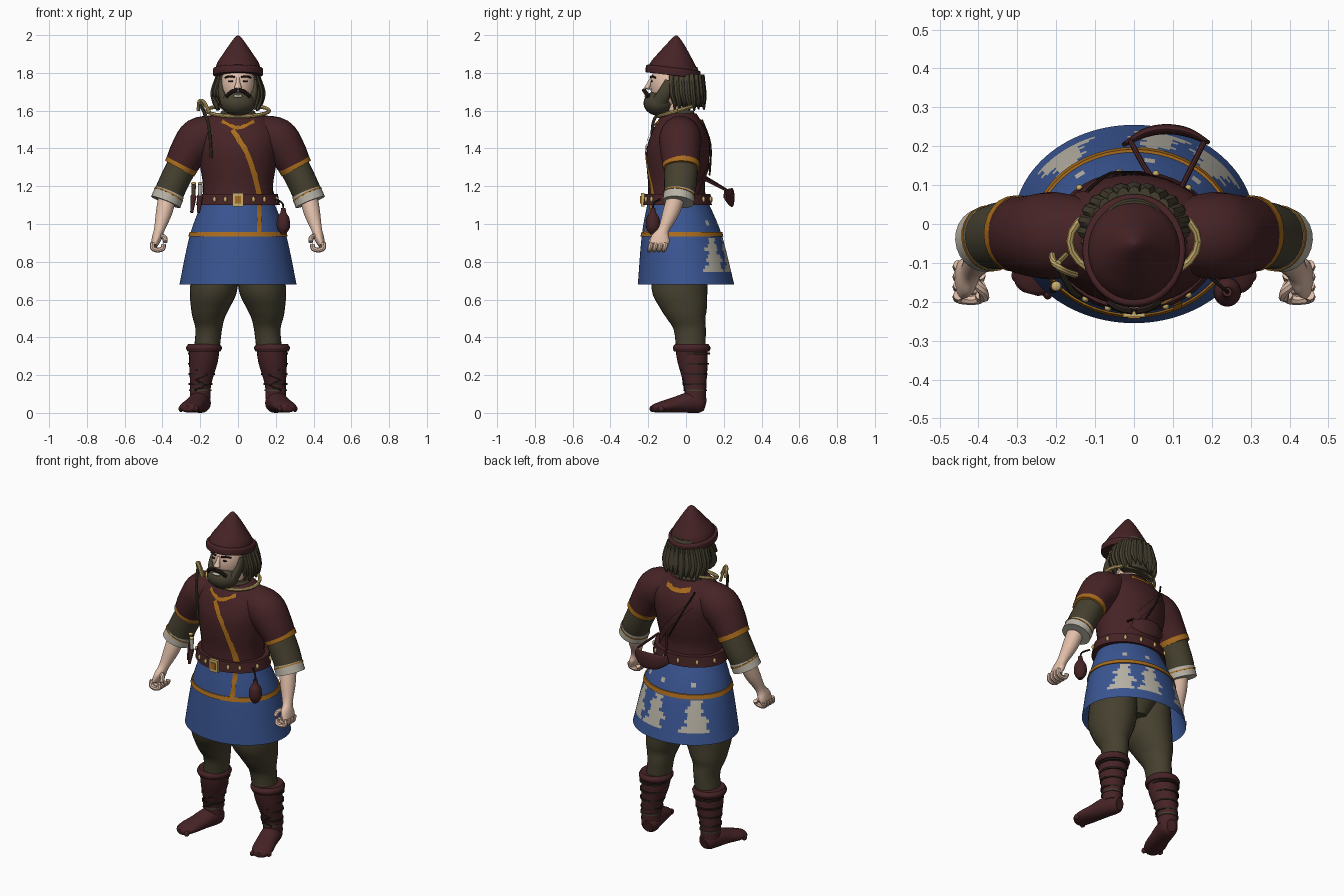
import bpy, bmesh, math, random
from mathutils import Vector, Matrix

random.seed(4)
if "Cube" in bpy.data.objects:
    bpy.data.objects.remove(bpy.data.objects["Cube"], do_unlink=True)

X, Y, Z = Vector((1, 0, 0)), Vector((0, 1, 0)), Vector((0, 0, 1))


def material(name, *rgb):
    m = bpy.data.materials.new(name)
    m.use_nodes = True
    m.diffuse_color = (*rgb, 1)
    m.node_tree.nodes["Principled BSDF"].inputs["Base Color"].default_value = (*rgb, 1)
    return m


maroon = material("maroon cloth", .062, .017, .019)
olive = material("olive cloth", .06, .051, .028)
blue = material("blue cloth", .042, .092, .29)
orange = material("orange trim", .4, .15, .012)
skin = material("skin", .76, .52, .4)
cream = material("cream linen", .48, .45, .38)
gold = material("pale gold", .58, .42, .15)
hair = material("brown hair", .062, .052, .03)
dark = material("dark brown", .022, .014, .01)


def finish(name, bm, mat):
    """Turn a bmesh into a shaded object."""
    bmesh.ops.recalc_face_normals(bm, faces=bm.faces)
    me = bpy.data.meshes.new(name)
    bm.to_mesh(me)
    bm.free()
    me.materials.append(mat)
    me.shade_smooth()
    me.set_sharp_from_angle(angle=math.radians(42))
    ob = bpy.data.objects.new(name, me)
    bpy.context.collection.objects.link(ob)
    return ob


def refine(rings, k=4):
    """Catmull-Rom resampling of section rows."""
    r = [Vector(p) for p in rings]
    out = []
    for i in range(len(r) - 1):
        a, b, c, d = r[max(i - 1, 0)], r[i], r[i + 1], r[min(i + 2, len(r) - 1)]
        for j in range(k):
            t = j / k
            out.append(b + (c - a) * (t / 2) + (a * 2 - b * 5 + c * 4 - d) * (t * t / 2)
                       + (b * 3 - a - c * 3 + d) * (t ** 3 / 2))
    return out + [r[-1]]


def loft(name, mat, rings, ref=Y, flat=False, n=24, k=4, caps=True, side=1):
    """Skin elliptical sections (x, y, z, half width, half depth)."""
    rows = refine(rings, k)
    pos = [Vector((p[0] * side, p[1], p[2])) for p in rows]
    bm, loops = bmesh.new(), []
    for i, p in enumerate(rows):
        t = Z if flat else (pos[min(i + 1, len(pos) - 1)] - pos[max(i - 1, 0)]).normalized()
        v = (ref - t * t.dot(ref)).normalized()
        u = v.cross(t)
        angles = [math.tau * j / n for j in range(n)]
        loops.append([bm.verts.new(pos[i] + u * p[3] * math.cos(a) + v * p[4] * math.sin(a)) for a in angles])
    for a, b in zip(loops, loops[1:]):
        for j in range(n):
            bm.faces.new((a[j - 1], a[j], b[j], b[j - 1]))
    if caps:
        bm.faces.new(loops[0])
        bm.faces.new(loops[-1])
    return finish(name, bm, mat)


def tube(name, mat, pts, r, side=1, ref=Y, k=4):
    return loft(name, mat, [(*p, r, r) for p in pts], ref, n=8, k=k, side=side)


def ball(name, mat, centre, size):
    bm = bmesh.new()
    bmesh.ops.create_uvsphere(bm, u_segments=24, v_segments=14, radius=1)
    bmesh.ops.transform(bm, matrix=Matrix.Translation(centre) @ Matrix.Diagonal((*size, 1)), verts=bm.verts)
    return finish(name, bm, mat)


def box(name, mat, centre, size):
    bm = bmesh.new()
    bmesh.ops.create_cube(bm, size=1)
    bmesh.ops.transform(bm, matrix=Matrix.Translation(centre) @ Matrix.Diagonal((*size, 1)), verts=bm.verts)
    return finish(name, bm, mat)


def ribbon(name, mat, path, width, body, back=False):
    """Lay a flat strip of (x, z) points on the front or back of a body."""
    rows, sign = refine(body, 6), 1 if back else -1
    pts = [Vector(p) for p in refine(path, 6)]
    bm, pairs = bmesh.new(), []
    for i, p in enumerate(pts):
        t = (pts[min(i + 1, len(pts) - 1)] - pts[max(i - 1, 0)]).normalized()
        pair = []
        for s in (-1, 0, 1):
            q = p + Vector((-t.y, t.x)) * s * width / 2
            e = min(rows, key=lambda r: abs(r[2] - q.y))
            y = e[1] + sign * (e[4] * math.sqrt(max(0, 1 - (q.x / e[3]) ** 2)) + .008)
            pair.append(bm.verts.new((q.x, y, q.y)))
        pairs.append(pair)
    for a, b in zip(pairs, pairs[1:]):
        for s in (0, 1):
            bm.faces.new((a[s], a[s + 1], b[s + 1], b[s]))
    return finish(name, bm, mat)


# Tunic body with trim and straps
torso = [(0, -.045, 1.08, .19, .16), (0, -.05, 1.2, .185, .15), (0, -.045, 1.3, .2, .163),
         (0, -.04, 1.4, .215, .168), (0, -.035, 1.48, .22, .148), (0, -.035, 1.54, .18, .118),
         (0, -.035, 1.585, .12, .09)]
loft("tunic_body", maroon, torso, flat=True, n=32)
ribbon("chest_trim", orange, [(-.03, 1.5), (.045, 1.38), (.085, 1.27), (.115, 1.15)], .03, torso)
ribbon("collar_front", orange, [(-.085, 1.545), (0, 1.51), (.085, 1.545)], .02, torso)
ribbon("collar_back", orange, [(-.08, 1.55), (0, 1.535), (.08, 1.55)], .025, torso, True)
ribbon("back_strap", maroon, [(-.13, 1.5), (.02, 1.34), (.15, 1.17)], .035, torso, True)

# Skirt, patched on the back
skirt = [(0, -.042, 1.11, .192, .162), (0, -.022, .94, .255, .212), (0, 0, .68, .31, .255)]
ob = loft("skirt", blue, skirt, flat=True, n=108, k=16, caps=False)
ob.data.materials.append(cream)
for f in ob.data.polygons:
    x, y, z = f.center
    angle = math.degrees(math.atan2(y * 1.25, x))
    for middle, half in ((131, 13), (78, 10), (42, 12)):
        spread = half * (1.3 - (z - .74) * 4) + 3 * math.sin(z * 110)
        lower = .745 < z < .92 and abs(angle - middle + 2 * math.sin(z * 60)) < spread
        if lower or (.99 < z < 1.02 and abs(angle - middle) < 3):
            f.material_index = 1
loft("skirt_trim", orange, [(0, -.022, .957, .256, .214), (0, -.022, .933, .263, .22)], flat=True, n=48)
ribbon("skirt_front_trim", orange, [(.112, 1.1), (.112, .95)], .024, skirt)

# Belt, buckle, studs
loft("belt", maroon, [(0, -.045, 1.16, .21, .175), (0, -.045, 1.1, .222, .182)], flat=True, n=40)
box("buckle", gold, (0, -.23, 1.128), (.056, .018, .072))
box("buckle_plate", orange, (0, -.24, 1.128), (.03, .006, .04))
for deg in (-125, -108, -68, -50, -20, 20, 50, 75, 100, 130, 160, 200):
    a = math.radians(deg)
    ball("belt_stud", gold, (.218 * math.cos(a), -.045 + .18 * math.sin(a), 1.13), (.009, .009, .015))

# Hanging pouch and knife sheaths
loft("pouch", maroon, [(.24, -.175, 1.085, .012, .012), (.24, -.175, 1.06, .016, .016),
                       (.24, -.175, 1.03, .032, .034), (.24, -.175, .98, .034, .036),
                       (.24, -.175, .945, .012, .014)], flat=True)
tube("pouch_cord", dark, [(.2, -.14, 1.13), (.235, -.17, 1.11), (.24, -.175, 1.07)], .005)
for x, y, m in ((-.235, -.12, olive), (-.2, -.16, cream)):
    loft("knife_sheath", maroon, [(x, y, 1.15, .016, .014), (x - .01, y - .01, 1.06, .008, .008)])
    loft("knife_handle", m, [(x, y, 1.14, .01, .01), (x, y, 1.21, .012, .012)])
    ball("knife_cap", gold, (x, y, 1.215), (.013, .013, .008))

# Curved bag at the back with its ties
loft("back_bag", maroon, [(-.025, .205, 1.16, .006, .025), (.03, .235, 1.145, .012, .045),
                          (.085, .244, 1.14, .013, .05), (.14, .235, 1.14, .012, .045),
                          (.19, .21, 1.15, .006, .025)], ref=Z)
tube("bag_tie", maroon, [(-.01, .215, 1.18), (.025, .15, 1.22), (.06, .1, 1.25)], .007, ref=Z)
tube("bag_tie", maroon, [(.18, .21, 1.18), (.15, .15, 1.21), (.12, .09, 1.24)], .007, ref=Z)
tube("back_cord", dark, [(-.12, .085, 1.55), (-.06, .13, 1.42), (.03, .125, 1.26)], .005)

for side in (1, -1):
    # Sleeves, cuffs and forearms
    loft("tunic_sleeve", maroon, [(.1, -.03, 1.5, .08, .09), (.2, -.03, 1.455, .112, .112),
                                  (.262, -.03, 1.38, .1, .105), (.305, -.025, 1.3, .086, .095)], side=side)
    loft("sleeve_trim", orange, [(.295, -.025, 1.32, .09, .099), (.309, -.025, 1.294, .088, .098)], side=side)
    loft("under_sleeve", olive, [(.29, -.025, 1.32, .08, .088), (.345, -.03, 1.21, .078, .086),
                                 (.378, -.04, 1.13, .078, .078)], side=side)
    loft("cuff", cream, [(.362, -.035, 1.168, .08, .083), (.383, -.041, 1.116, .083, .083)], side=side)
    loft("cuff_trim", orange, [(.366, -.036, 1.158, .083, .086), (.369, -.037, 1.152, .084, .086)], side=side)
    loft("forearm", skin, [(.372, -.05, 1.15, .048, .048), (.392, -.08, 1.06, .043, .044),
                           (.417, -.118, .97, .028, .03), (.43, -.135, .925, .026, .05),
                           (.445, -.145, .885, .018, .05)], side=side)
    # Curled fingers and thumb
    for j in range(4):
        y = -.105 - .026 * j
        tube("finger", skin, [(.452, y, .9), (.452, y - .008, .872), (.425, y - .012, .862),
                              (.398, y - .01, .87), (.395, y, .89)], .013, side)
    tube("thumb", skin, [(.42, -.14, .94), (.39, -.17, .93), (.385, -.19, .905)], .013, side)

    # Baggy trousers
    loft("trouser_leg", olive, [(.115, -.025, .88, .115, .14), (.128, -.035, .66, .126, .148),
                                (.148, -.012, .55, .1, .122), (.155, .0, .5, .084, .102),
                                (.155, .02, .44, .07, .085), (.165, .025, .34, .068, .078)], flat=True, side=side)
    # Boots
    loft("boot_shaft", maroon, [(.178, .028, .35, .08, .085), (.183, .035, .27, .076, .08),
                                (.198, .048, .15, .056, .06), (.2, .05, .07, .055, .056)], flat=True, side=side)
    loft("boot_cuff", maroon, [(.18, .03, .365, .084, .088), (.18, .03, .345, .095, .1),
                               (.18, .03, .325, .088, .093)], flat=True, side=side)
    loft("ankle_band", olive, [(.2, .05, .125, .059, .062), (.2, .05, .115, .059, .062)], flat=True, side=side)
    loft("boot_foot", maroon, [(.187, .1, .045, .03, .035), (.192, .075, .05, .05, .05),
                               (.208, .02, .055, .056, .055), (.23, -.06, .043, .058, .041),
                               (.25, -.12, .033, .06, .031), (.262, -.165, .025, .045, .023),
                               (.266, -.18, .024, .02, .014)], ref=Z, side=side)
    for j in range(5):
        ball("toe", maroon, (side * (.222 + j * .02), -.176 + j * .011, .022), (.013, .018, .017))
    laces = []
    for j in range(8):
        z = .12 + j * .027
        x, y = .2 - .09 * (z - .12), .05 - .058 - .16 * (z - .12)
        laces.append((x + .03 * (-1) ** j, y + .002, z))
        if j % 2:
            w = .06 + .12 * (z - .12)
            loft("boot_strap", dark, [(x, .045, z, w, w), (x, .045, z + .01, w, w)], flat=True, side=side)
    tube("boot_lace", dark, laces, .005, side, k=2)

    # Sides of the beard, moustache, eyes and brows
    loft("sideburn", hair, [(.088, -.09, 1.76, .012, .02), (.088, -.11, 1.7, .018, .035),
                            (.06, -.15, 1.63, .03, .04)], side=side)
    tube("moustache", dark, [(.004, -.222, 1.708), (.035, -.216, 1.7), (.062, -.2, 1.675)], .011, side, ref=Z)
    tube("brow", dark, [(.018, -.188, 1.778), (.045, -.18, 1.782), (.068, -.162, 1.775)], .005, side, ref=Z)
    ball("eye", dark, (side * .038, -.181, 1.756), (.014, .005, .005))

loft("hips", olive, [(0, -.02, 1.0, .17, .14), (0, -.02, .82, .16, .15), (0, -.02, .7, .06, .1)], flat=True)

# Head, nose, beard
loft("neck", skin, [(0, -.04, 1.54, .065, .065), (0, -.055, 1.7, .06, .065)], flat=True)
ball("head", skin, (0, -.08, 1.735), (.092, .11, .13))
loft("nose", skin, [(0, -.18, 1.775, .008, .008), (0, -.197, 1.74, .013, .014), (0, -.205, 1.722, .02, .014),
                    (0, -.195, 1.712, .01, .008)], flat=True, n=12)
ball("beard", hair, (0, -.145, 1.64), (.093, .08, .067))
ball("lower_lip", cream, (0, -.209, 1.676), (.024, .011, .008))

# Hair mass and hanging locks
loft("hair_mass", hair, [(0, -.03, 1.83, .09, .09), (0, -.015, 1.75, .112, .1), (0, .005, 1.68, .12, .085),
                         (0, .025, 1.62, .095, .055)], flat=True)
for j in range(17):
    a = math.radians(-38 + 256 * j / 16)
    c, s, low = math.cos(a), math.sin(a), 1.595 + random.uniform(0, .045)
    loft("hair_lock", hair, [(.1 * c, -.015 + .095 * s, 1.79, .015, .018), (.122 * c, -.01 + .1 * s, 1.7, .024, .018),
                             (.118 * c, .0 + .095 * s, low + .04, .018, .014),
                             (.11 * c, .0 + .1 * s, low, .004, .004)], n=8)

# Pointed hat, tipped slightly back
hat = loft("hat", maroon, [(0, -.07, 1.81, .12, .135), (0, -.07, 1.85, .112, .118), (0, -.07, 1.9, .08, .084),
                           (0, -.07, 1.95, .046, .048), (0, -.072, 1.985, .02, .02),
                           (0, -.073, 1.999, .004, .004)], flat=True, n=32)
brim = loft("hat_brim", maroon, [(0, -.068, 1.787, .126, .136), (0, -.068, 1.79, .132, .145),
                                 (0, -.068, 1.822, .132, .145), (0, -.068, 1.828, .12, .132)], flat=True, n=32)
pivot = Matrix.Translation((0, -.07, 1.81))
for part in (hat, brim):
    part.data.transform(pivot @ Matrix.Rotation(-.12, 4, "X") @ pivot.inverted())

# Neck ring, undershirt collar and the shoulder clasp with its cord
loft("undershirt_collar", olive, [(0, -.04, 1.56, .115, .095), (0, -.04, 1.6, .085, .08)], flat=True)
ring = []
for j in range(25):
    a = math.tau * j / 24
    y = -.045 + .1 * math.sin(a)
    ring.append((.165 * math.cos(a), y, 1.6 + .3 * (y + .045)))
tube("neck_ring", gold, ring, .01, ref=Z, k=1)
tube("shoulder_clasp", gold, [(-.21, -.08, 1.6), (-.205, -.1, 1.65), (-.18, -.12, 1.645), (-.15, -.13, 1.59)], .009)
tube("clasp_pin", gold, [(-.175, -.08, 1.57), (-.195, -.1, 1.66)], .008)
tube("shoulder_cord", olive, [(-.2, -.1, 1.63), (-.165, -.165, 1.56), (-.15, -.18, 1.48), (-.142, -.185, 1.35)], .008)
